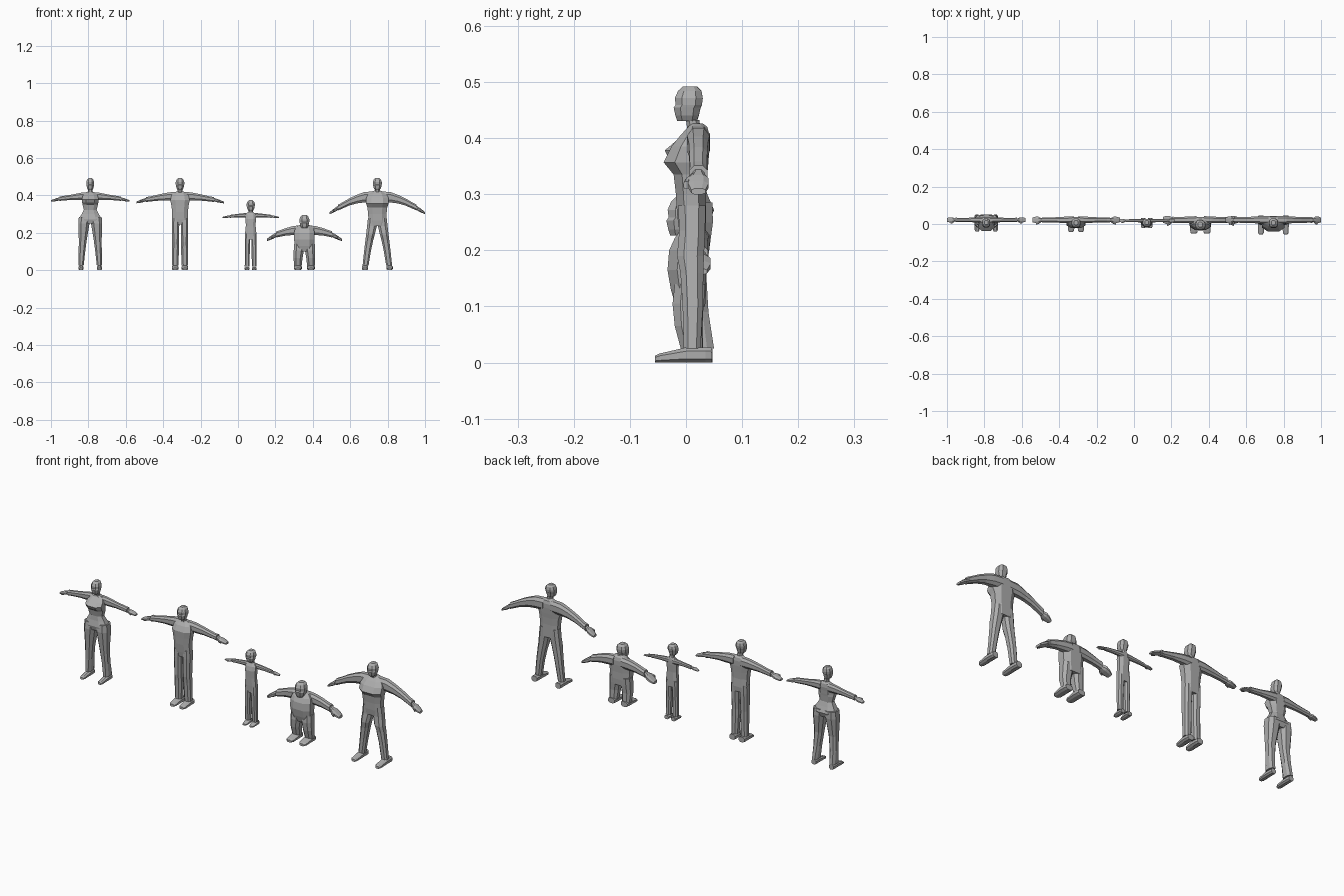
import bpy, bmesh
from mathutils import Vector

grey = bpy.data.materials.new("plain grey")
grey.diffuse_color = (0.42, 0.42, 0.42, 1)

# Chamfered square section shared by all parts
SECTION = [(1, .5), (.5, 1), (-.5, 1), (-1, .5), (-1, -.5), (-.5, -1), (.5, -1), (1, -.5)]


def loft(name, rings):
    """Skin a list of (centre, half-vector u, half-vector v) rings into a closed flat-shaded part."""
    bm = bmesh.new()
    loops = []
    for c, u, v in rings:
        loops.append([bm.verts.new(Vector(c) + Vector(u) * a + Vector(v) * b) for a, b in SECTION])
    for lo, hi in zip(loops, loops[1:]):
        for i in range(8):
            j = (i + 1) % 8
            bm.faces.new((lo[i], lo[j], hi[j], hi[i]))
    bm.faces.new(loops[0][::-1])
    bm.faces.new(loops[-1])
    bmesh.ops.recalc_face_normals(bm, faces=bm.faces)
    me = bpy.data.meshes.new(name)
    bm.to_mesh(me)
    bm.free()
    me.materials.append(grey)
    ob = bpy.data.objects.new(name, me)
    bpy.context.collection.objects.link(ob)
    return ob


def flat(x, z, hx, front, back):
    """Horizontal ring."""
    return ((x, (front + back) / 2, z), (hx, 0, 0), (0, (back - front) / 2, 0))


def upright(x, y, z, hy, hz, lean=0):
    """Ring across an arm."""
    return ((x, y, z), (0, hy, 0), (lean, 0, hz))


def person(name, cx, torso, leg, arm, hand, head, foot, arm_y=.022):
    loft(name + "_torso", [flat(cx, *r) for r in torso])

    # Head: neck, jaw, nose, brow, crown (bottom, top, half width, front, back)
    zb, zt, hw, yf, yb = head
    h, d = zt - zb, yb - yf
    shape = [(-.22, .55, .48, .92), (.08, .55, .42, .88), (.06, .6, .12, .8), (.2, .82, .06, .86),
             (.42, .96, 0, .92), (.5, 1, .07, .97), (.68, 1, .04, 1), (.88, .8, .15, .95), (1, .45, .32, .8)]
    loft(name + "_head", [flat(cx, zb + t * h, hw * w, yf + f * d, yf + b * d) for t, w, f, b in shape])

    for side, s in (("left", 1), ("right", -1)):
        loft(f"{name}_{side}_leg", [flat(cx + s * x, z, hx, f, b) for z, x, hx, f, b in leg])

        # Foot: heel to toe wedge
        fx, fw, f0, f1, fh = foot
        x = cx + s * fx
        steps = [(f1, .85, 1), (f1 - .01, 1, 1), (f0 + (f1 - f0) * .55, 1, 1), (f0 + .008, .9, .6), (f0, .6, .45)]
        loft(f"{name}_{side}_foot", [((x, y, fh * k / 2), (fw * w, 0, 0), (0, 0, fh * k / 2)) for y, w, k in steps])

        # Sleeve
        loft(f"{name}_{side}_arm", [upright(cx + s * x, arm_y, z, hy, hz) for x, z, hy, hz in arm])

        # Hand: wrist, palm, finger tips, plus a forward thumb
        wx, wz, tx, tz, hw2, ht = hand
        px = lambda t: cx + s * (wx + (tx - wx) * t)
        pz = lambda t: wz + (tz - wz) * t
        loft(f"{name}_{side}_hand", [upright(px(t), arm_y, pz(t), hw2 * a, ht * b)
                                     for t, a, b in ((-.25, .55, 1), (.1, .6, 1), (.35, 1, 1), (.65, 1, .8), (1, .7, .5))])
        loft(f"{name}_{side}_thumb", [upright(px(t), arm_y - hw2 * a, pz(t), hw2 * .28, ht * .6)
                                      for t, a in ((.1, .5), (.35, 1.0), (.6, 1.2))])


person("slim_woman", -.79,
       torso=[(.25, .055, -.012, .042), (.272, .062, -.018, .05), (.30, .046, -.012, .038), (.322, .034, -.01, .03),
              (.352, .042, -.016, .032), (.362, .043, -.03, .033), (.378, .044, -.038, .034), (.395, .042, -.018, .036),
              (.412, .03, .002, .034), (.42, .014, .005, .028)],
       leg=[(.285, .031, .03, -.015, .047), (.25, .034, .03, -.018, .048), (.16, .040, .021, -.008, .036),
            (.09, .045, .017, -.002, .04), (.025, .049, .014, 0, .05)],
       arm=[(.02, .396, .015, .021), (.05, .395, .014, .019), (.1, .39, .011, .014), (.15, .384, .011, .012),
            (.165, .382, .012, .012)],
       hand=(.165, .381, .21, .370, .014, .008),
       head=(.427, .492, .021, -.02, .03),
       foot=(.049, .014, -.04, .047, .024))

person("average_man", -.31,
       torso=[(.245, .042, -.01, .034), (.27, .043, -.014, .036), (.31, .042, -.018, .034), (.345, .046, -.02, .036),
              (.375, .052, -.022, .038), (.40, .045, -.01, .038), (.415, .03, .002, .035), (.422, .015, .005, .028)],
       leg=[(.28, .023, .02, -.013, .034), (.24, .024, .02, -.014, .034), (.15, .024, .018, -.012, .03),
            (.12, .024, .019, -.008, .03), (.025, .026, .017, -.003, .03)],
       arm=[(.02, .395, .018, .024), (.06, .394, .017, .022), (.11, .389, .014, .017), (.165, .38, .013, .013),
            (.182, .378, .014, .014)],
       hand=(.182, .377, .234, .362, .017, .009),
       head=(.427, .492, .023, -.022, .03),
       foot=(.026, .018, -.042, .04, .026))

person("child", .068,
       torso=[(.165, .03, -.006, .026), (.2, .03, -.008, .026), (.24, .026, -.009, .025), (.275, .028, -.01, .027),
              (.295, .028, -.005, .027), (.308, .018, .002, .025), (.312, .01, .004, .022)],
       leg=[(.195, .016, .014, -.006, .026), (.165, .017, .014, -.007, .026), (.1, .018, .013, -.005, .023),
            (.02, .019, .013, -.001, .024)],
       arm=[(.01, .294, .01, .013), (.035, .294, .009, .011), (.07, .292, .008, .009), (.11, .288, .007, .008)],
       hand=(.11, .288, .15, .282, .009, .006),
       head=(.316, .374, .022, -.018, .028),
       foot=(.019, .013, -.022, .032, .018), arm_y=.018)

person("short_man", .355,
       torso=[(.1, .048, -.018, .034), (.13, .052, -.027, .036), (.165, .055, -.033, .036), (.2, .055, -.03, .038),
              (.222, .05, -.02, .038), (.238, .034, -.008, .034), (.245, .018, -.005, .026)],
       leg=[(.14, .029, .027, -.02, .034), (.105, .03, .027, -.024, .032), (.065, .034, .024, -.02, .028),
            (.02, .035, .02, -.008, .03)],
       arm=[(.02, .215, .02, .025), (.06, .212, .018, .024), (.1, .205, .016, .02), (.135, .195, .016, .017),
            (.148, .192, .017, .017)],
       hand=(.148, .19, .2, .162, .022, .012),
       head=(.222, .296, .026, -.035, .022),
       foot=(.035, .021, -.052, .034, .025))

person("broad_man", .745,
       torso=[(.235, .045, -.012, .036), (.265, .048, -.016, .036), (.3, .049, -.018, .036), (.335, .053, -.022, .038),
              (.357, .06, -.04, .04), (.385, .06, -.026, .042), (.405, .05, -.01, .042), (.42, .03, .004, .038),
              (.426, .015, .008, .03)],
       leg=[(.28, .025, .025, -.014, .035), (.235, .029, .026, -.012, .034), (.19, .037, .023, -.016, .032),
            (.16, .043, .021, -.01, .031), (.1, .053, .018, -.006, .03), (.025, .063, .016, -.004, .026)],
       arm=[(.02, .393, .021, .028), (.07, .39, .02, .028), (.11, .38, .017, .023), (.15, .365, .016, .019),
            (.195, .342, .015, .016), (.21, .335, .016, .016)],
       hand=(.21, .333, .255, .305, .018, .011),
       head=(.427, .492, .024, -.022, .03),
       foot=(.066, .017, -.055, .045, .027))
